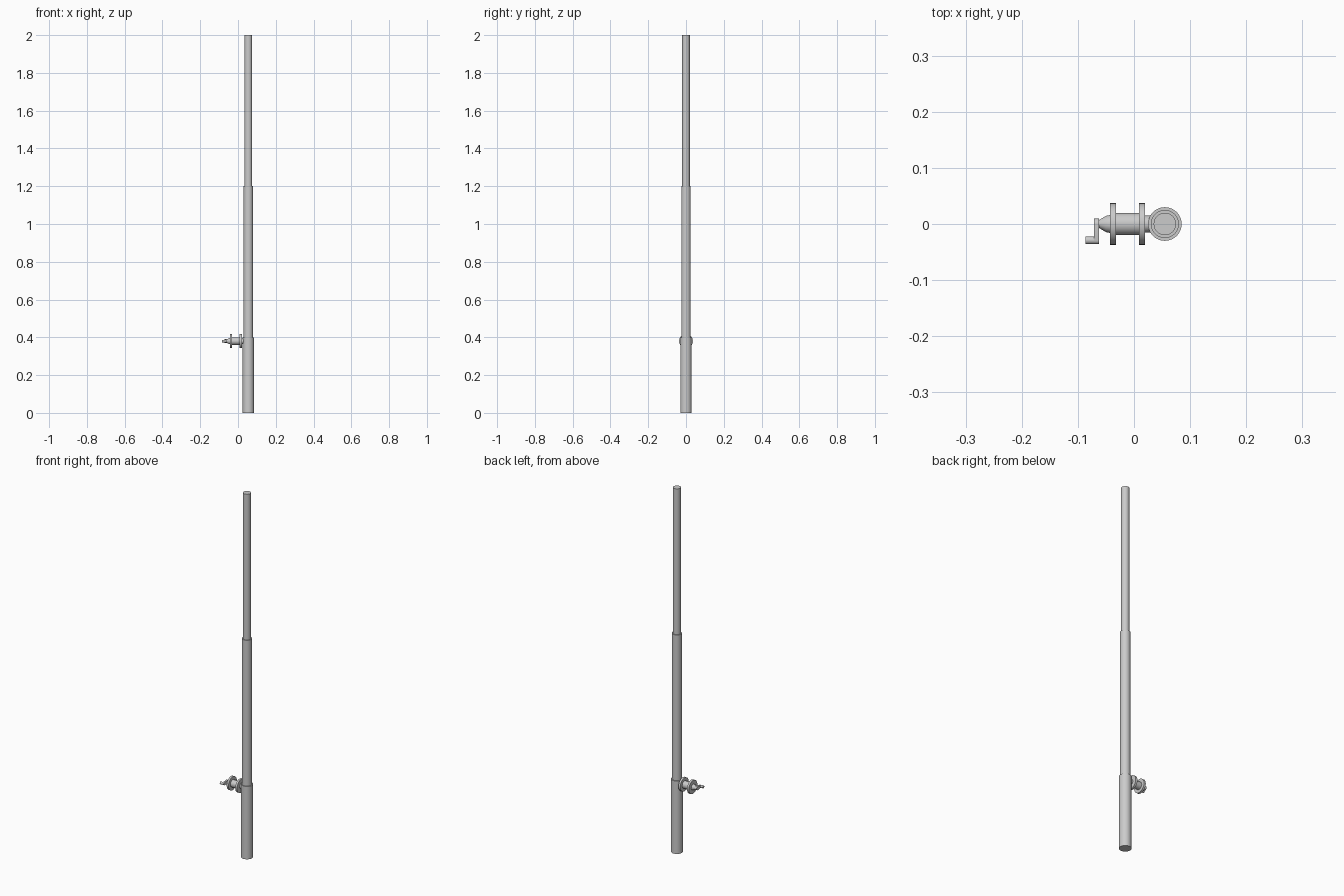
import bpy, bmesh, math
from mathutils import Vector

if "Cube" in bpy.data.objects:
    bpy.data.objects.remove(bpy.data.objects["Cube"])

POLE_X, REEL_Z = 0.055, 0.38


def finish(name, bm, loc):
    bmesh.ops.recalc_face_normals(bm, faces=bm.faces)
    mesh = bpy.data.meshes.new(name)
    bm.to_mesh(mesh)
    bm.free()
    ob = bpy.data.objects.new(name, mesh)
    bpy.context.collection.objects.link(ob)
    ob.location = loc
    bpy.ops.object.select_all(action='DESELECT')
    ob.select_set(True)
    bpy.context.view_layer.objects.active = ob
    bpy.ops.object.shade_smooth_by_angle(angle=math.radians(30))
    return ob


def lathe(name, profile, axis, loc, sides=32):
    """Closed solid turned from (distance along axis, radius) points."""
    bm = bmesh.new()
    rings = []
    for d, r in profile:
        ring = []
        for i in range(sides):
            a = 2 * math.pi * i / sides
            u, v = r * math.cos(a), r * math.sin(a)
            ring.append(bm.verts.new((d, u, v) if axis == 'X' else (u, v, d)))
        rings.append(ring)
    for a, b in zip(rings, rings[1:]):
        for i in range(sides):
            j = (i + 1) % sides
            bm.faces.new((a[i], a[j], b[j], b[i]))
    bm.faces.new(rings[0])
    bm.faces.new(rings[-1])
    return finish(name, bm, loc)


# Telescopic pole sections
for name, z0, z1, r in (("pole_base", 0, 0.4, 0.03),
                        ("pole_middle", 0.4, 1.2, 0.025),
                        ("pole_top", 1.2, 2.0, 0.02)):
    lathe(name, [(z0, r), (z1, r)], 'Z', (POLE_X, 0, 0))

# Reel: mount, rear flange, drum, front flange and tapered nose
lathe("reel_spool", [(0.035, 0.015), (0.020, 0.015), (0.020, 0.037),
                     (0.009, 0.037), (0.009, 0.020), (-0.032, 0.020),
                     (-0.032, 0.037), (-0.043, 0.037), (-0.043, 0.016),
                     (-0.050, 0.0145), (-0.064, 0.006)], 'X', (0, 0, REEL_Z))

# Crank arm: rounded bar from hub to handle
bm = bmesh.new()
outline = []
for cy, r, start in ((0.0, 0.010, -90), (-0.029, 0.007, 90)):
    for i in range(13):
        a = math.radians(start + 15 * i)
        outline.append(bm.verts.new((-0.071, cy + r * math.cos(a), r * math.sin(a))))
face = bm.faces.new(outline)
side = bmesh.ops.extrude_face_region(bm, geom=[face], use_keep_orig=True)
bmesh.ops.translate(bm, vec=Vector((0.009, 0, 0)),
                    verts=[g for g in side["geom"] if isinstance(g, bmesh.types.BMVert)])
finish("crank_arm", bm, (0, 0, REEL_Z))

# Crank handle
lathe("crank_handle", [(-0.086, 0.007), (-0.070, 0.007)], 'X', (0, -0.029, REEL_Z), 24)
